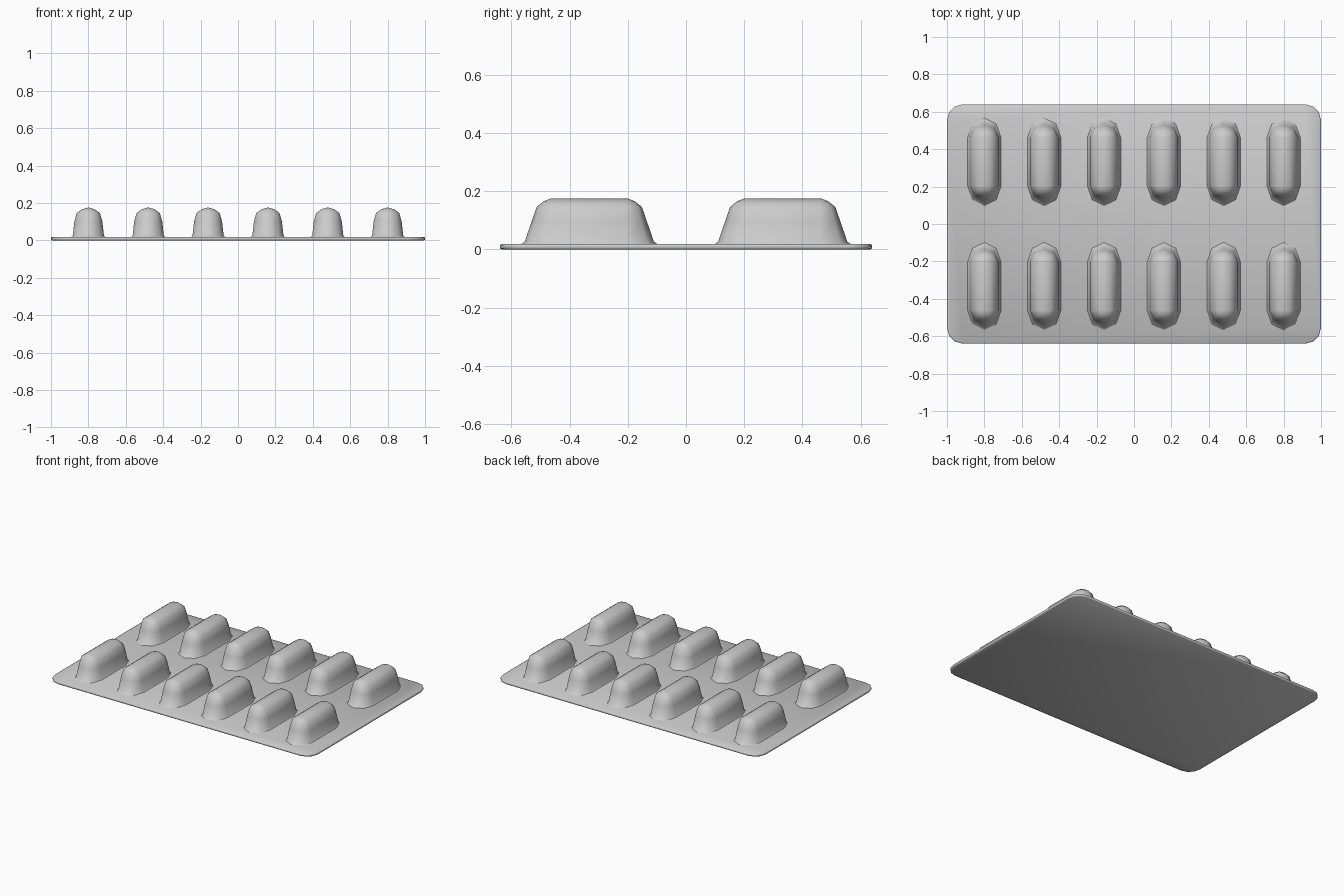
import bpy, bmesh
from math import cos, sin, pi

if "Cube" in bpy.data.objects:
    bpy.data.objects.remove(bpy.data.objects["Cube"])

STRAIGHT = 0.13   # half length of a blister's straight middle


def stadium(bm, hx, hy, straight, z, seg=4):
    """Ring of verts: two half ellipses joined by straight sides."""
    ring = []
    for end in (0, 1):
        s = 1 - 2 * end
        for i in range(seg + 1):
            a = pi * end + pi * i / seg
            ring.append(bm.verts.new((hx * cos(a), s * straight + (hy - straight) * sin(a), z)))
    return ring


def rounded_rect(bm, hx, hy, r, z, seg=3):
    ring = []
    for q, (sx, sy) in enumerate(((1, 1), (-1, 1), (-1, -1), (1, -1))):
        for i in range(seg + 1):
            a = pi / 2 * (q + i / seg)
            ring.append(bm.verts.new((sx * (hx - r) + r * cos(a), sy * (hy - r) + r * sin(a), z)))
    return ring


def bridge(bm, rings):
    for lo, hi in zip(rings, rings[1:]):
        n = len(lo)
        for i in range(n):
            j = (i + 1) % n
            bm.faces.new((lo[i], lo[j], hi[j], hi[i]))


def finish(bm, name):
    bmesh.ops.remove_doubles(bm, verts=bm.verts, dist=1e-5)
    bmesh.ops.recalc_face_normals(bm, faces=bm.faces)
    mesh = bpy.data.meshes.new(name)
    bm.to_mesh(mesh)
    bm.free()
    return mesh


def add(name, mesh, loc=(0, 0, 0)):
    ob = bpy.data.objects.new(name, mesh)
    ob.location = loc
    bpy.context.collection.objects.link(ob)
    return ob


def smooth(ob, angle):
    bpy.ops.object.select_all(action='DESELECT')
    ob.select_set(True)
    bpy.context.view_layer.objects.active = ob
    bpy.ops.object.shade_smooth_by_angle(angle=angle)


# backing sheet with rounded corners and a softened top edge
bm = bmesh.new()
rings = [rounded_rect(bm, 1 - d, 0.64 - d, 0.085 - d, z)
         for d, z in ((0.006, 0), (0, 0.004), (0, 0.015), (0.006, 0.019))]
bridge(bm, rings)
bm.faces.new(rings[0][::-1])
bm.faces.new(rings[-1])
smooth(add("backing_sheet", finish(bm, "backing_sheet")), pi / 3)

# one capsule blister: half width, half length, height
bm = bmesh.new()
profile = ((0.090, 0.235, 0.018), (0.083, 0.222, 0.027), (0.075, 0.197, 0.100),
           (0.062, 0.181, 0.146), (0.035, 0.156, 0.166), (0.0, STRAIGHT, 0.176))
bridge(bm, [stadium(bm, w, l, STRAIGHT, z) for w, l, z in profile[:-1]])
bm.verts.ensure_lookup_table()
last = list(bm.verts)[-10:]
top = [bm.verts.new((0, s * STRAIGHT, profile[-1][2])) for s in (1, -1)]
for e in (0, 1):
    arc = last[e * 5:e * 5 + 5]
    for a, b in zip(arc, arc[1:]):
        bm.faces.new((a, b, top[e]))
    bm.faces.new((arc[-1], last[(e * 5 + 5) % 10], top[1 - e], top[e]))
blister_mesh = finish(bm, "blister")

# two rows of six blisters
for row, y in (("front", -0.3325), ("back", 0.3325)):
    for i in range(6):
        ob = add(f"blister_{row}_{i + 1}", blister_mesh, (-0.8 + 0.32 * i, y, 0))
smooth(ob, pi / 3)
